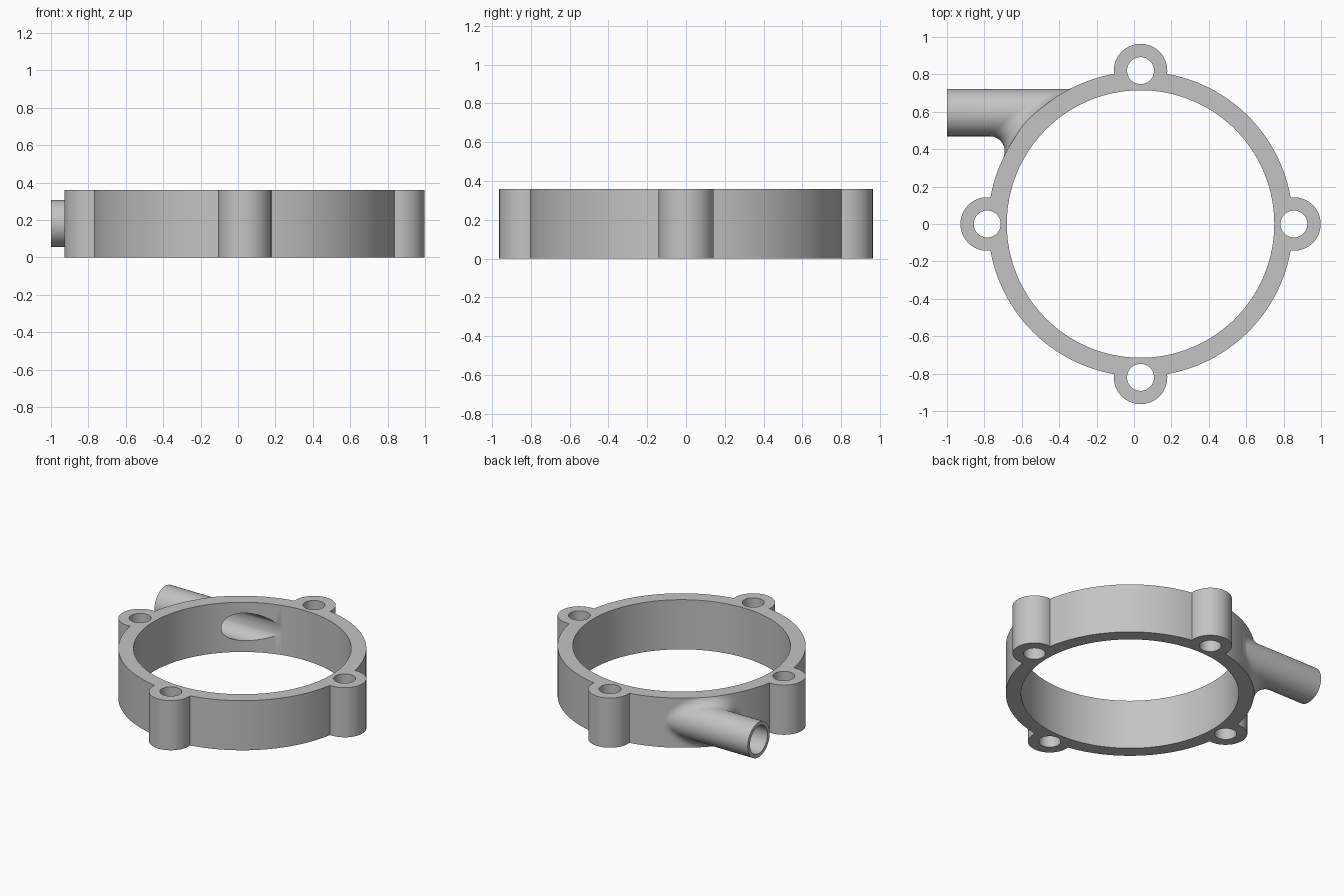
import bpy, bmesh, math
from mathutils import Vector, Matrix

cube = bpy.data.objects.get("Cube")
if cube:
    bpy.data.objects.remove(cube, do_unlink=True)

CX = 0.035                       # ring axis
R_OUT, R_IN, H = 0.815, 0.715, 0.36
LUG_DIST, LUG_R, HOLE_R = 0.82, 0.143, 0.072
PIPE_Y, PIPE_Z, PIPE_R, BORE_R = 0.595, 0.182, 0.126, 0.1
FILLET = 0.08

grey = bpy.data.materials.new("plain grey")
grey.use_nodes = True
colour = (0.55, 0.55, 0.55, 1)
grey.diffuse_color = colour
grey.node_tree.nodes["Principled BSDF"].inputs["Base Color"].default_value = colour


def add_object(name, bm):
    bmesh.ops.recalc_face_normals(bm, faces=bm.faces)
    mesh = bpy.data.meshes.new(name)
    bm.to_mesh(mesh)
    bm.free()
    mesh.materials.append(grey)
    obj = bpy.data.objects.new(name, mesh)
    bpy.context.collection.objects.link(obj)
    return obj


def cylinder(name, centre, radius, depth, sides=64, turn=None):
    bm = bmesh.new()
    matrix = Matrix.Translation(centre) @ (turn or Matrix())
    bmesh.ops.create_cone(bm, cap_ends=True, segments=sides, radius1=radius,
                          radius2=radius, depth=depth, matrix=matrix)
    return add_object(name, bm)


def filleted_pipe(name, sides=64, steps=10):
    """Pipe along x whose root blends into the ring wall like a rolling ball."""
    axis = Vector((CX, 0, 0))
    bm = bmesh.new()
    loops = []
    for i in range(sides):
        t = math.tau * i / sides
        out = Vector((0, math.cos(t), math.sin(t)))
        ball = Vector((0, PIPE_Y, PIPE_Z)) + out * (PIPE_R + FILLET)
        ball.x = CX - math.sqrt((R_OUT + FILLET) ** 2 - ball.y ** 2)
        to_ring = axis - ball
        to_ring.z = 0
        to_ring.normalize()
        arc = [ball + FILLET * (-out).slerp(to_ring, k / steps) for k in range(steps + 1)]
        start = Vector((-1, arc[0].y, arc[0].z))
        end = Vector((-0.1, arc[-1].y, arc[-1].z))
        loops.append([bm.verts.new(p) for p in [start] + arc + [end]])
    for a, b in zip(loops, loops[1:] + loops[:1]):
        for k in range(len(a) - 1):
            bm.faces.new((a[k], a[k + 1], b[k + 1], b[k]))
    bm.faces.new([l[0] for l in loops])
    bm.faces.new([l[-1] for l in loops])
    return add_object(name, bm)


def combine(target, tool, operation):
    mod = target.modifiers.new(tool.name, 'BOOLEAN')
    mod.operation = operation
    mod.solver = 'EXACT'
    mod.object = tool
    bpy.context.view_layer.objects.active = target
    bpy.ops.object.modifier_apply(modifier=mod.name)
    bpy.data.objects.remove(tool, do_unlink=True)


# Tall solid body, trimmed to height after the pipe root is joined
mid = H / 2
housing = cylinder("ring_housing", (CX, 0, mid), R_OUT, H + 0.3, 160)
spots = [(CX + LUG_DIST * math.cos(a), LUG_DIST * math.sin(a), mid)
         for a in (math.pi / 2 * i for i in range(4))]
for spot in spots:
    combine(housing, cylinder("bolt_lug", spot, LUG_R, H + 0.3), 'UNION')
combine(housing, filleted_pipe("side_pipe"), 'UNION')
combine(housing, cylinder("height_trim", (0, 0, mid), 2, H, 32), 'INTERSECT')

# Centre opening, bolt holes and pipe bore
combine(housing, cylinder("centre_cutter", (CX, 0, mid), R_IN, 1, 160), 'DIFFERENCE')
for spot in spots:
    combine(housing, cylinder("hole_cutter", spot, HOLE_R, 1, 48), 'DIFFERENCE')
along_x = Matrix.Rotation(math.pi / 2, 4, 'Y')
combine(housing, cylinder("bore_cutter", (-0.6, PIPE_Y, PIPE_Z), BORE_R, 1.2, 64, along_x),
        'DIFFERENCE')

# Smooth curves with crisp rims
bpy.ops.object.select_all(action='DESELECT')
housing.select_set(True)
bpy.context.view_layer.objects.active = housing
bpy.ops.object.shade_smooth_by_angle(angle=math.radians(30))
